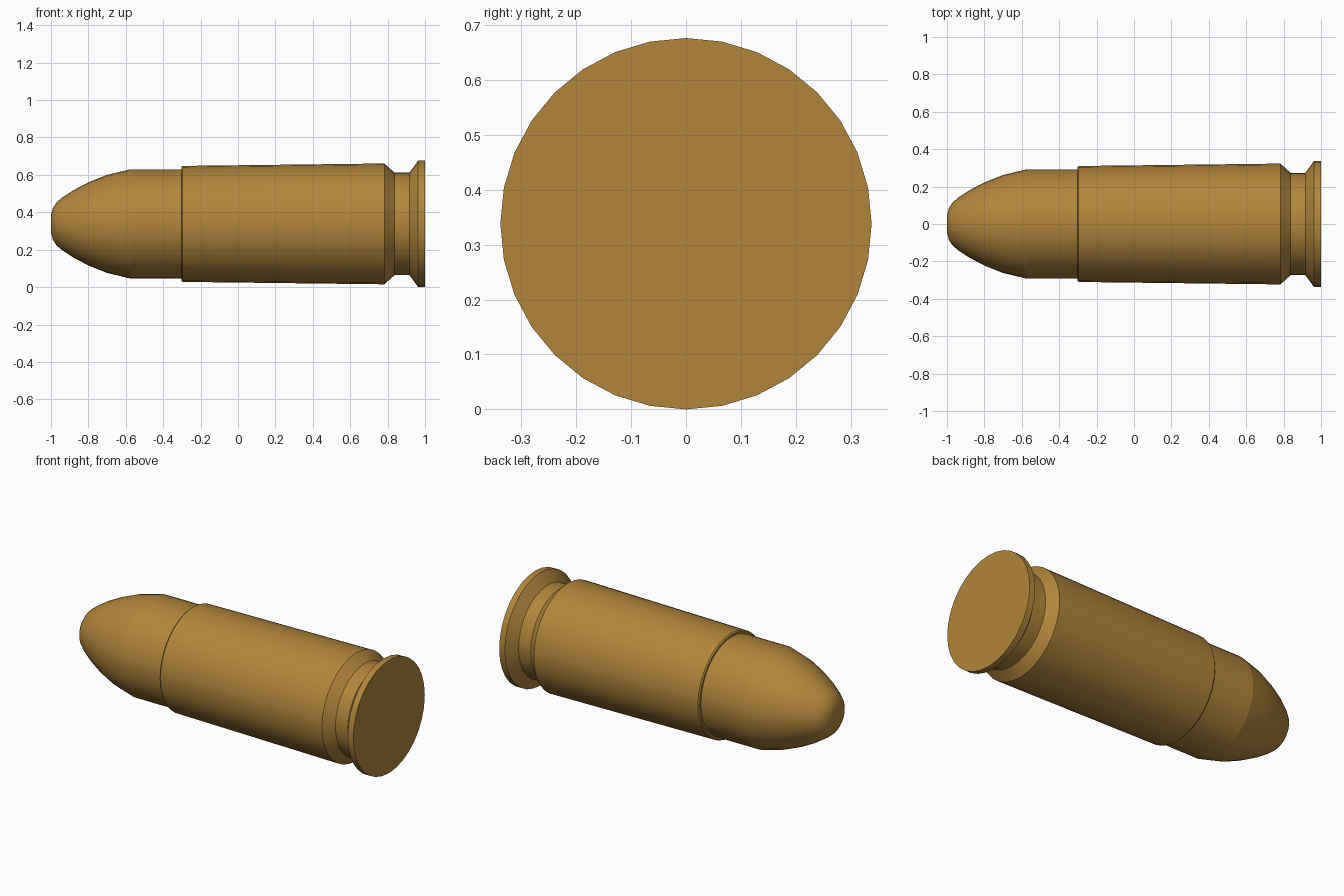
import bpy, bmesh, math

if "Cube" in bpy.data.objects:
    bpy.data.objects.remove(bpy.data.objects["Cube"])

SIDES = 32
AXIS_Z = 0.338

brass = bpy.data.materials.new("brass")
brass.diffuse_color = (0.45, 0.235, 0.045, 1)
brass.use_nodes = True
brass.node_tree.nodes["Principled BSDF"].inputs["Base Color"].default_value = brass.diffuse_color


def lathe(name, profile):
    """Revolve (x, radius) points around the long axis; zero radius makes a pole."""
    bm = bmesh.new()
    rings = []
    for x, r in profile:
        if r == 0:
            rings.append([bm.verts.new((x, 0, AXIS_Z))] * SIDES)
            continue
        rings.append([bm.verts.new((x, r * math.sin(a), AXIS_Z + r * math.cos(a)))
                      for a in (2 * math.pi * i / SIDES for i in range(SIDES))])
    for a, b in zip(rings, rings[1:]):
        for i in range(SIDES):
            j = (i + 1) % SIDES
            bm.faces.new(list(dict.fromkeys((a[i], a[j], b[j], b[i]))))
    bmesh.ops.recalc_face_normals(bm, faces=bm.faces)
    mesh = bpy.data.meshes.new(name)
    bm.to_mesh(mesh)
    bm.free()
    mesh.materials.append(brass)
    obj = bpy.data.objects.new(name, mesh)
    bpy.context.collection.objects.link(obj)
    bpy.ops.object.select_all(action='DESELECT')
    obj.select_set(True)
    bpy.context.view_layer.objects.active = obj
    bpy.ops.object.shade_smooth_by_angle(angle=math.radians(32))
    return obj


# Rounded nose
lathe("nose", [(-1.0, 0), (-0.999, 0.05), (-0.99, 0.085), (-0.97, 0.115),
               (-0.938, 0.142), (-0.88, 0.18), (-0.80, 0.222),
               (-0.70, 0.262), (-0.575, 0.292)])

# Straight shank between nose and case
lathe("shank", [(-0.575, 0.292), (-0.303, 0.292)])

# Tapered case with extractor groove, rim and flat base
lathe("case", [(-0.303, 0.292), (-0.303, 0.304), (-0.296, 0.31), (0.782, 0.323),
               (0.837, 0.274), (0.917, 0.274), (0.963, 0.338),
               (1.0, 0.338), (1.0, 0)])
